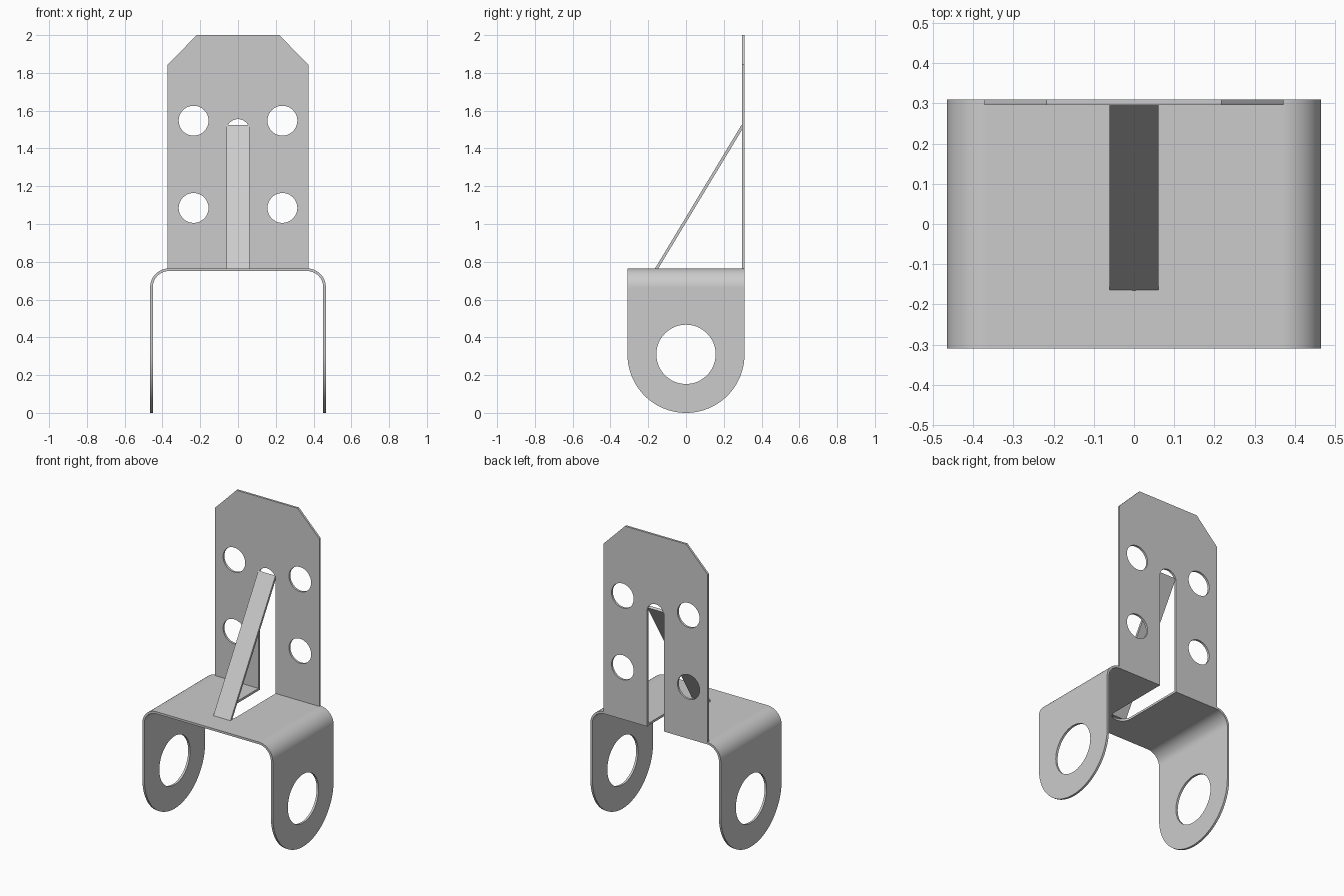
import bpy, bmesh
from math import sin, cos, radians
from mathutils import Matrix

cube = bpy.data.objects.get("Cube")
if cube:
    bpy.data.objects.remove(cube, do_unlink=True)

T = 0.014          # sheet thickness
HALF_W = 0.465     # half width over the ears
HALF_D = 0.31      # half depth, also the ear radius
TOP = 0.765        # upper face of the saddle
BEND = 0.1         # outer bend radius
SLOT = 0.061       # half width of the slot
PLATE_W = 0.372    # half width of the upright

steel = bpy.data.materials.new("plain grey steel")
steel.use_nodes = True
grey = (0.6, 0.6, 0.6, 1)
steel.diffuse_color = grey
steel.node_tree.nodes["Principled BSDF"].inputs["Base Color"].default_value = grey

# Drawing planes: columns are the sheet's two axes and its normal
FLAT = Matrix.Identity(3)
FACING_FRONT = Matrix(((1, 0, 0), (0, 0, -1), (0, 1, 0)))
FACING_SIDE = Matrix(((0, 0, 1), (1, 0, 0), (0, 1, 0)))


def arc(cx, cy, r, start, end, steps=24):
    angles = [radians(start + (end - start) * i / steps) for i in range(steps + 1)]
    return [(cx + r * cos(a), cy + r * sin(a)) for a in angles]


def circle(cx, cy, r):
    return arc(cx, cy, r, 0, 360, 48)[:-1]


def sheet(name, loops, plane, centre, thickness=T):
    """Extrude a flat outline; every loop after the first is a hole."""
    curve = bpy.data.curves.new(name, 'CURVE')
    curve.dimensions = '2D'
    curve.fill_mode = 'BOTH'
    curve.extrude = thickness / 2
    for loop in loops:
        spline = curve.splines.new('POLY')
        spline.points.add(len(loop) - 1)
        for point, (x, y) in zip(spline.points, loop):
            point.co = (x, y, 0, 1)
        spline.use_cyclic_u = True
    drawn = bpy.data.objects.new(name + " outline", curve)
    bpy.context.collection.objects.link(drawn)
    graph = bpy.context.evaluated_depsgraph_get()
    mesh = bpy.data.meshes.new_from_object(drawn.evaluated_get(graph))
    bpy.data.objects.remove(drawn, do_unlink=True)

    bm = bmesh.new()
    bm.from_mesh(mesh)
    bmesh.ops.remove_doubles(bm, verts=bm.verts, dist=0.0002)
    bm.transform(Matrix.Translation(centre) @ plane.to_4x4())
    bmesh.ops.recalc_face_normals(bm, faces=bm.faces)
    bm.to_mesh(mesh)
    bm.free()
    mesh.materials.clear()
    mesh.materials.append(steel)
    mesh.name = name
    obj = bpy.data.objects.new(name, mesh)
    bpy.context.collection.objects.link(obj)
    bpy.ops.object.select_all(action='DESELECT')
    obj.select_set(True)
    bpy.context.view_layer.objects.active = obj
    bpy.ops.object.shade_smooth_by_angle(angle=radians(30))
    return obj


# Saddle top with a round-ended slot open at the back
flat_x = HALF_W - BEND
saddle = [(-flat_x, -HALF_D), (flat_x, -HALF_D), (flat_x, HALF_D), (SLOT, HALF_D)]
saddle += arc(0, -0.104, SLOT, 0, -180)
saddle += [(-SLOT, HALF_D), (-flat_x, HALF_D)]
sheet("saddle_top", [saddle], FLAT, (0, 0, TOP - T / 2))

# Rounded bends and ears with their large pin holes
bend_z = TOP - BEND
for side, s in (("left", 1), ("right", -1)):
    ring = arc(flat_x, bend_z, BEND, 0, 90) + arc(flat_x, bend_z, BEND - T, 90, 0)
    sheet(side + "_bend", [[(s * x, z) for x, z in ring]], FACING_FRONT,
          (0, 0, 0), 2 * HALF_D)
    ear = [(HALF_D, bend_z), (-HALF_D, bend_z)]
    ear += arc(0, HALF_D, HALF_D, 180, 360, 48)
    sheet(side + "_ear", [ear, circle(0, HALF_D, 0.157)], FACING_SIDE,
          (s * (HALF_W - T / 2), 0, 0))

# Upright plate with clipped corners, central slot and four bolt holes
foot = TOP - T
plate = [(SLOT, foot), (PLATE_W, foot), (PLATE_W, 1.845), (0.218, 2),
         (-0.218, 2), (-PLATE_W, 1.845), (-PLATE_W, foot), (-SLOT, foot)]
plate += arc(0, 1.494, SLOT, 180, 0)
holes = [circle(x, z, 0.079) for x in (-0.235, 0.235) for z in (1.085, 1.547)]
sheet("upright_plate", [plate] + holes, FACING_FRONT, (0, HALF_D - T / 2, 0))

# Slanted brace from the saddle to the top of the slot
brace = [(-0.165, TOP - 0.002), (-0.148, TOP - 0.002), (0.307, 1.516), (0.294, 1.525)]
sheet("diagonal_brace", [brace], FACING_SIDE, (0, 0, 0), 2 * SLOT)
